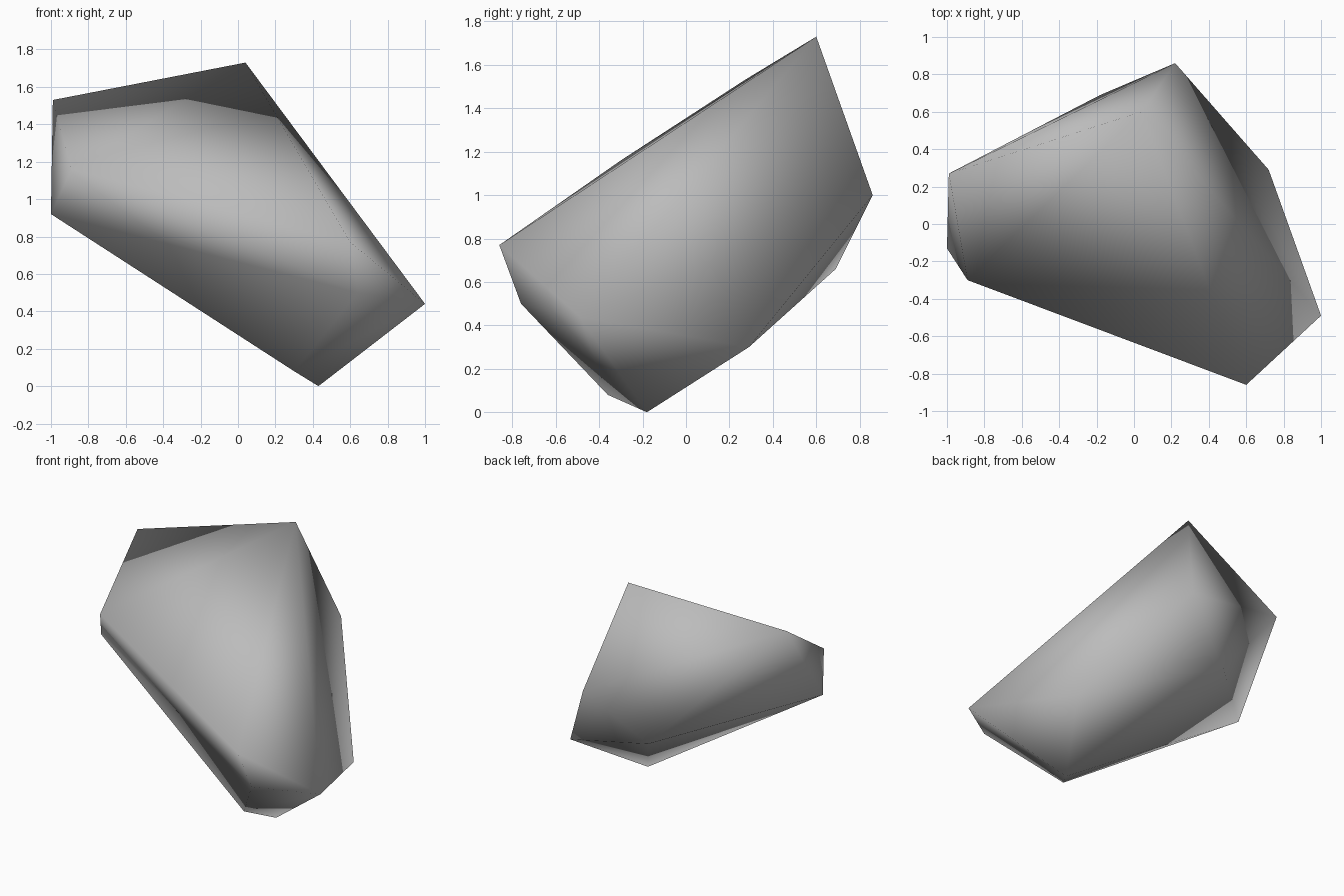
import bpy
import bmesh

# Remove the default cube
default_cube = bpy.data.objects.get("Cube")
if default_cube:
    bpy.data.objects.remove(default_cube, do_unlink=True)


def make_material(name, color):
    material = bpy.data.materials.new(name)
    material.use_nodes = True
    material.diffuse_color = color
    shader = material.node_tree.nodes["Principled BSDF"]
    shader.inputs["Base Color"].default_value = color
    shader.inputs["Roughness"].default_value = 0.9
    return material


def make_rock(name, corners, material):
    """Wrap a convex, smooth-shaded boulder around its corner points."""
    bm = bmesh.new()
    for point in corners.values():
        bm.verts.new(point)
    bmesh.ops.convex_hull(bm, input=list(bm.verts))
    bmesh.ops.recalc_face_normals(bm, faces=list(bm.faces))
    for face in bm.faces:
        face.smooth = True
    mesh = bpy.data.meshes.new(name)
    bm.to_mesh(mesh)
    bm.free()
    mesh.materials.append(material)
    rock = bpy.data.objects.new(name, mesh)
    bpy.context.collection.objects.link(rock)
    return rock


# Corners of the boulder
rock_corners = {
    # sloping upper face
    "peak": (0.04, 0.60, 1.73),
    "upper_right_back": (-0.99, 0.27, 1.53),
    "upper_right_front": (-0.89, -0.30, 1.16),
    "front_tip": (0.60, -0.86, 0.77),
    # middle band
    "right_shoulder": (-1.0, -0.13, 0.92),
    "back_tip": (0.22, 0.86, 1.0),
    "back_hollow": (-0.18, 0.69, 0.66),
    "front_chin": (0.64, -0.76, 0.50),
    "left_tip": (1.0, -0.49, 0.44),
    # underside
    "left_back_foot": (0.72, 0.29, 0.30),
    "front_foot": (0.30, -0.36, 0.08),
    "ground_point": (0.43, -0.18, 0.0),
}

stone_grey = make_material("stone grey", (0.5, 0.5, 0.5, 1.0))
make_rock("boulder", rock_corners, stone_grey)
